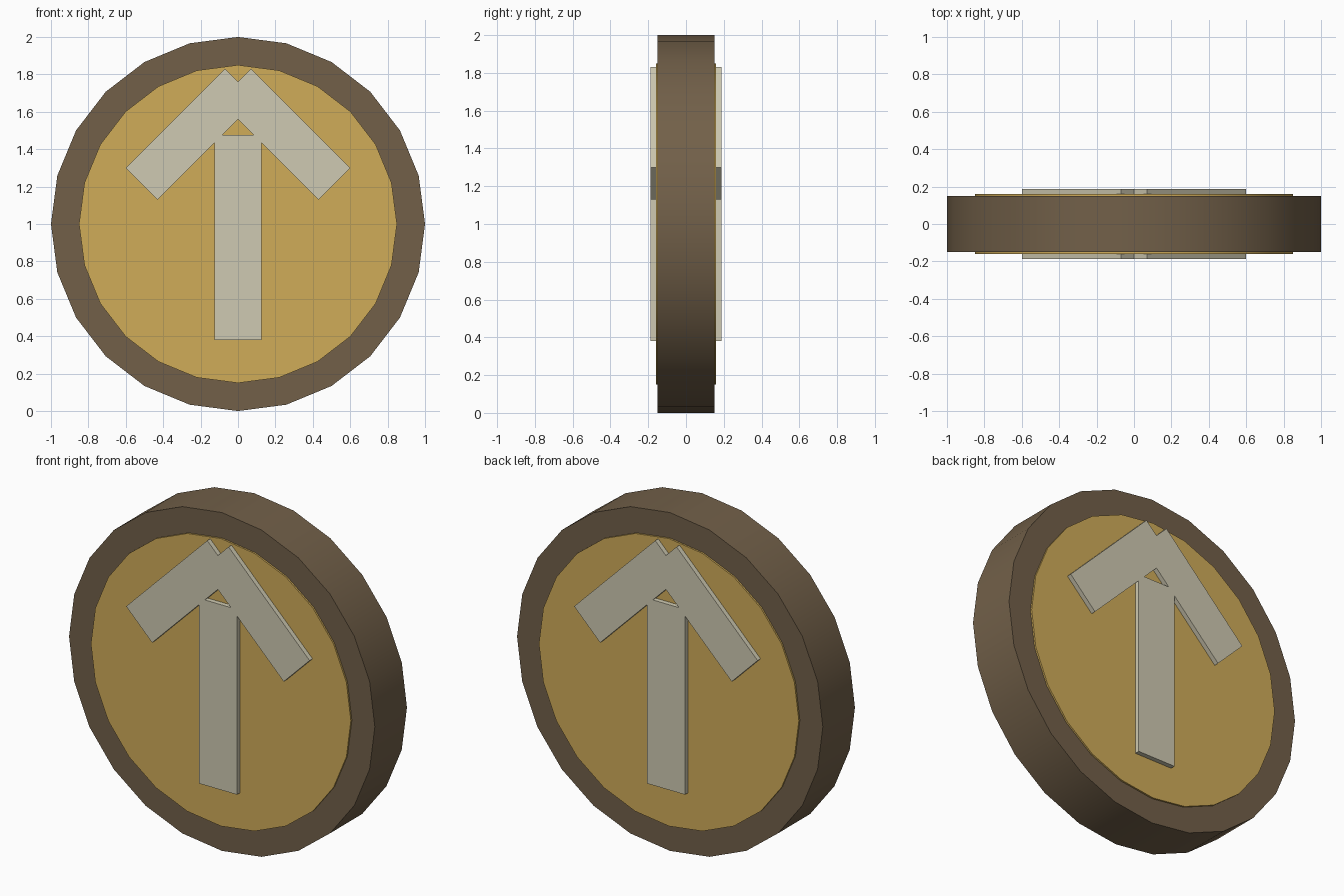
import bpy
from math import radians

cube = bpy.data.objects.get("Cube")
if cube:
    bpy.data.objects.remove(cube, do_unlink=True)


def srgb(r, g, b):
    return tuple((c / 255 / 12.92) if c < 10 else ((c / 255 + 0.055) / 1.055) ** 2.4
                 for c in (r, g, b)) + (1.0,)


def material(name, color):
    mat = bpy.data.materials.new(name)
    mat.use_nodes = True
    mat.diffuse_color = color
    mat.node_tree.nodes["Principled BSDF"].inputs["Base Color"].default_value = color
    return mat


brown = material("dark bronze", srgb(114, 96, 73))
gold = material("gold", srgb(208, 172, 89))
stone = material("pale stone", srgb(207, 202, 178))


def finish(name, mat):
    obj = bpy.context.object
    obj.name = obj.data.name = name
    obj.data.materials.append(mat)
    return obj


def disc(name, radius, y, depth, mat):
    bpy.ops.mesh.primitive_cylinder_add(vertices=24, radius=radius, depth=depth,
                                        location=(0, y, 1), rotation=(radians(90), 0, 0))
    finish(name, mat)
    bpy.ops.object.shade_smooth_by_angle(angle=radians(30))


def bar(name, x, y, z, width, height, tilt=0):
    bpy.ops.mesh.primitive_cube_add(size=1, location=(x, y, z), rotation=(0, radians(tilt), 0))
    bpy.context.object.scale = (width, 0.03, height)
    finish(name, stone)


# Thick coin body
disc("coin_rim", 1.0, 0, 0.30, brown)

# Gold face and raised arrow on each side
for side, s in (("front", -1), ("back", 1)):
    disc(side + "_face", 0.85, s * 0.152, 0.016, gold)
    y = s * 0.173
    bar(side + "_arrow_shaft", 0, y, 0.9275, 0.25, 1.095)
    for hand, m in (("left", 1), ("right", -1)):
        bar(f"{side}_arrow_{hand}_barb", m * 0.25, y, 1.48, 0.24, 0.75, -45 * m)
